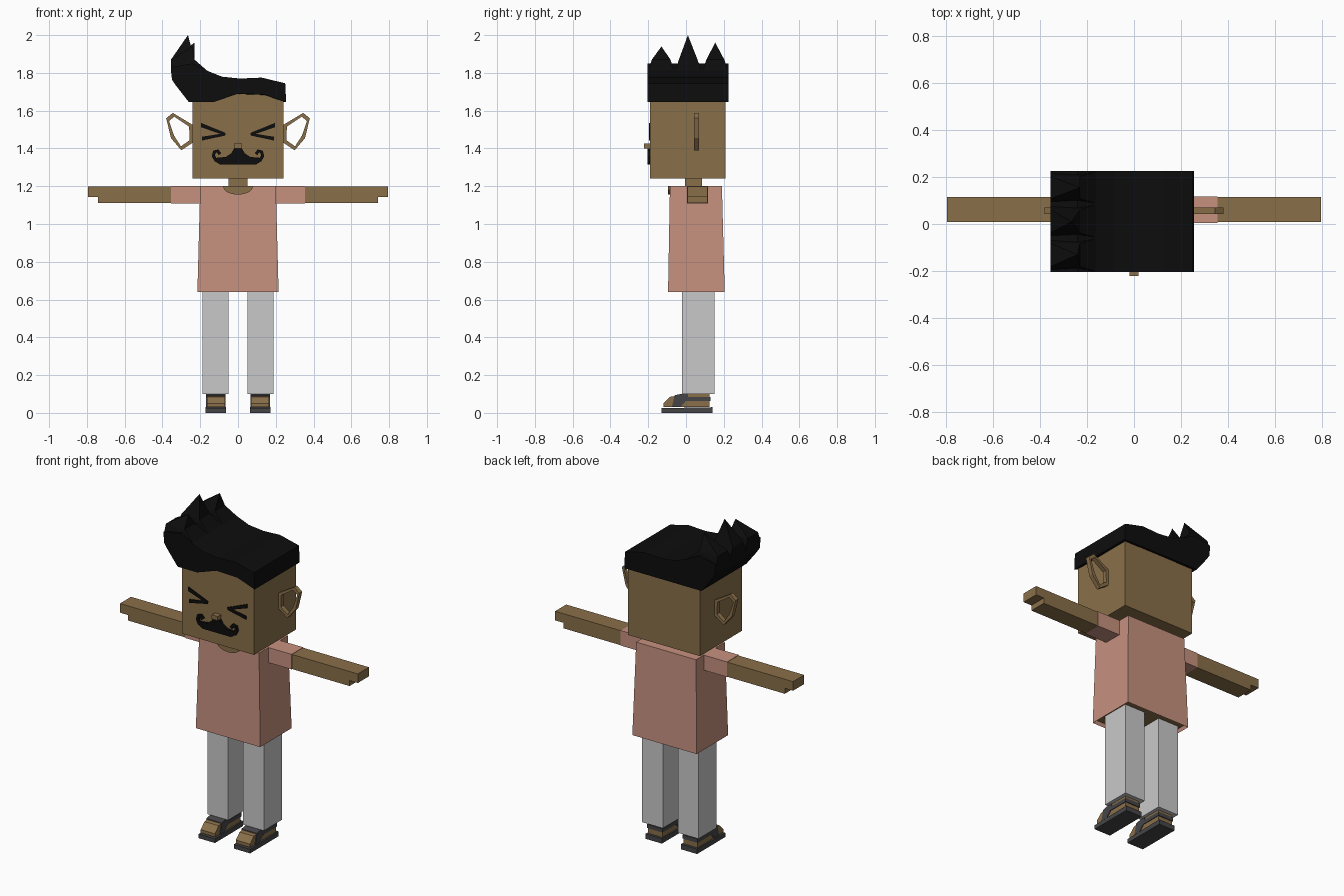
import bpy, bmesh, math
from mathutils import Vector

cube = bpy.data.objects.get("Cube")
if cube:
    bpy.data.objects.remove(cube, do_unlink=True)


def material(name, r, g, b):
    m = bpy.data.materials.new(name)
    m.use_nodes = True
    m.diffuse_color = (r, g, b, 1)
    bsdf = m.node_tree.nodes["Principled BSDF"]
    bsdf.inputs["Base Color"].default_value = (r, g, b, 1)
    bsdf.inputs["Roughness"].default_value = 0.9
    return m


SKIN = material("tan skin", 0.254, 0.159, 0.067)
SHIRT = material("salmon cloth", 0.565, 0.283, 0.212)
TROUSER = material("light grey cloth", 0.584, 0.584, 0.584)
BLACK = material("black hair", 0.004, 0.004, 0.004)
SANDAL = material("dark grey leather", 0.06, 0.06, 0.065)


def finish(name, bm, *mats):
    bmesh.ops.recalc_face_normals(bm, faces=bm.faces)
    me = bpy.data.meshes.new(name)
    bm.to_mesh(me)
    bm.free()
    ob = bpy.data.objects.new(name, me)
    bpy.context.collection.objects.link(ob)
    for m in mats:
        me.materials.append(m)
    return ob


def loft(bm, rings, cap_end=True):
    """Skin a list of equal-length rings of points and cap them."""
    vs = [[bm.verts.new(p) for p in ring] for ring in rings]
    n = len(vs[0])
    for a, b in zip(vs, vs[1:]):
        for i in range(n):
            j = (i + 1) % n
            bm.faces.new((a[i], a[j], b[j], b[i]))
    bm.faces.new(vs[0])
    if cap_end:
        bm.faces.new(vs[-1])
    return vs


def box(name, x, y, z, mat):
    bm = bmesh.new()
    loft(bm, [[(x[0], y[0], h), (x[1], y[0], h), (x[1], y[1], h), (x[0], y[1], h)] for h in z])
    return finish(name, bm, mat)


def prism_y(name, pts, y0, y1, mat):
    """Extrude an (x, z) outline along y."""
    bm = bmesh.new()
    loft(bm, [[(x, y, z) for x, z in pts] for y in (y0, y1)])
    return finish(name, bm, mat)


def prism_x(name, pts, x0, x1, mat):
    """Extrude a (y, z) outline along x."""
    bm = bmesh.new()
    loft(bm, [[(x, y, z) for y, z in pts] for x in (x0, x1)])
    return finish(name, bm, mat)


def ribbon(name, path, width, y0, y1, mat):
    """Flat stroke that follows an (x, z) path, mitred at its bends."""
    p = [Vector(q) for q in path]
    left, right = [], []
    for i, q in enumerate(p):
        d = (p[min(i + 1, len(p) - 1)] - p[max(i - 1, 0)]).normalized()
        side = Vector((-d.y, d.x)) * width / 2
        left.append(q + side)
        right.append(q - side)
    return prism_y(name, left + right[::-1], y0, y1, mat)


# Head, nose and neck
box("head", (-.24, .24), (-.19, .21), (1.24, 1.70), SKIN)
box("nose", (-.02, .02), (-.222, -.18), (1.40, 1.425), SKIN)
box("neck", (-.05, .05), (-.005, .085), (1.18, 1.25), SKIN)

# Swept hair: arched hairline at the front, straight at the back
crown = [(-.26, 1.645), (-.33, 1.735), (-.35, 1.765), (-.355, 1.83), (-.24, 1.85),
         (-.16, 1.81), (-.085, 1.78), (.01, 1.77), (.125, 1.775), (.25, 1.745), (.255, 1.645)]
arch = [(.14, 1.685), (0, 1.69), (-.13, 1.645)]
bm = bmesh.new()
loft(bm, [[(x, -.205, z) for x, z in crown + arch],
          [(x, .225, z) for x, z in crown + [(x, 1.645) for x, z in arch]]])
finish("hair", bm, BLACK)


# Spikes along the raised side of the hair
def spike(name, y0, y1, tip):
    def ring(x0, x1, z, t):
        a, b = y0 + (tip.y - y0) * t, y1 + (tip.y - y1) * t
        return [Vector(v) for v in ((x0, a, z), (x1, a, z), (x1, b, z), (x0, b, z))]
    base = ring(-.355, -.15, 1.80, 0)
    middle = ring(-.355, -.23, 1.87, .32)
    upper = [v.lerp(tip, .55) for v in middle]
    bm = bmesh.new()
    end = loft(bm, [base, middle, upper], cap_end=False)[-1]
    top = bm.verts.new(tip)
    for i in range(4):
        bm.faces.new((end[i], end[(i + 1) % 4], top))
    finish(name, bm, BLACK)


spike("front_spike", -.205, -.06, Vector((-.24, -.13, 1.94)))
spike("middle_spike", -.06, .085, Vector((-.265, .01, 2.0)))
spike("back_spike", .085, .225, Vector((-.23, .155, 1.96)))

# Moustache body
half = [(.02, 1.40), (.035, 1.375), (.065, 1.355), (.12, 1.35), (.12, 1.33), (.095, 1.315)]
prism_y("moustache", half + [(-x, z) for x, z in half[::-1]], -.205, -.185, BLACK)

# Neckline patch
arc = [math.pi * (1 + i / 8) for i in range(9)]
prism_y("neckline", [(.08 * math.cos(a), 1.2 + .045 * math.sin(a)) for a in arc], -.094, -.086, SKIN)

# Shirt, flared, with a recessed underside
bm = bmesh.new()
loft(bm, [[(-w, f, z), (w, f, z), (w, b, z), (-w, b, z)]
          for w, f, b, z in ((.215, -.095, .205, .64), (.2, -.085, .19, 1.2))])
bmesh.ops.recalc_face_normals(bm, faces=bm.faces)
under = [f for f in bm.faces if f.normal.z < -.9]
bmesh.ops.inset_region(bm, faces=under, thickness=.012)
bmesh.ops.translate(bm, verts=under[0].verts, vec=(0, 0, .02))
under[0].material_index = 1
finish("shirt", bm, SHIRT, SKIN)

# Ear outline shared by both sides
ear = [Vector(p) for p in ((.24, 1.525), (.345, 1.588), (.38, 1.56), (.355, 1.455), (.30, 1.39), (.24, 1.43))]
centre = sum(ear, Vector((0, 0))) / len(ear)

for s, side in ((1, "left"), (-1, "right")):
    def span(a, b):
        return sorted((s * a, s * b))

    def flip(pts):
        return [(s * x, z) for x, z in pts]

    # Open ear loop
    bm = bmesh.new()
    inner = [p + (centre - p).normalized() * .021 for p in ear]
    loops = [[bm.verts.new((s * p.x, y, p.y)) for p in ring]
             for ring, y in ((ear, .043), (ear, .07), (inner, .07), (inner, .043))]
    for a, b in zip(loops, loops[1:] + loops[:1]):
        for i in range(len(ear)):
            j = (i + 1) % len(ear)
            bm.faces.new((a[i], a[j], b[j], b[i]))
    finish(side + "_ear", bm, SKIN)

    # Squeezed eye and moustache curl
    prism_y(side + "_eye_upper", flip([(.195, 1.535), (.065, 1.482), (.068, 1.468), (.195, 1.512)]),
            -.197, -.189, BLACK)
    prism_y(side + "_eye_lower", flip([(.19, 1.462), (.065, 1.482), (.068, 1.468), (.19, 1.442)]),
            -.197, -.189, BLACK)
    ribbon(side + "_moustache_curl",
           flip([(.09, 1.328), (.118, 1.338), (.13, 1.36), (.125, 1.382), (.108, 1.387), (.095, 1.37)]),
           .017, -.205, -.185, BLACK)

    # Sleeve, arm and stepped hand
    box(side + "_sleeve", span(.18, .355), (.004, .116), (1.109, 1.2), SHIRT)
    prism_y(side + "_arm", flip([(.355, 1.11), (.74, 1.11), (.74, 1.143), (.795, 1.143),
                                 (.795, 1.198), (.355, 1.198)]), .008, .114, SKIN)

    # Trouser leg
    box(side + "_leg", span(.05, .188), (-.022, .15), (.1, .68), TROUSER)

    # Foot, sole and sandal straps
    prism_x(side + "_foot", [(-.12, .03), (-.12, .05), (-.085, .085), (-.02, .095), (.01, .11),
                             (.125, .11), (.125, .03)], *span(.07, .165), SKIN)
    prism_x(side + "_sole", [(-.13, 0), (.14, 0), (.14, .03), (-.13, .025)], *span(.063, .172), SANDAL)
    prism_x(side + "_toe_strap", [(-.075, .03), (-.03, .03), (.01, .075), (.01, .102), (-.03, .1),
                                  (-.06, .093)], *span(.066, .169), SANDAL)
    box(side + "_heel_strap", span(.066, .169), (0, .13), (.062, .085), SANDAL)
